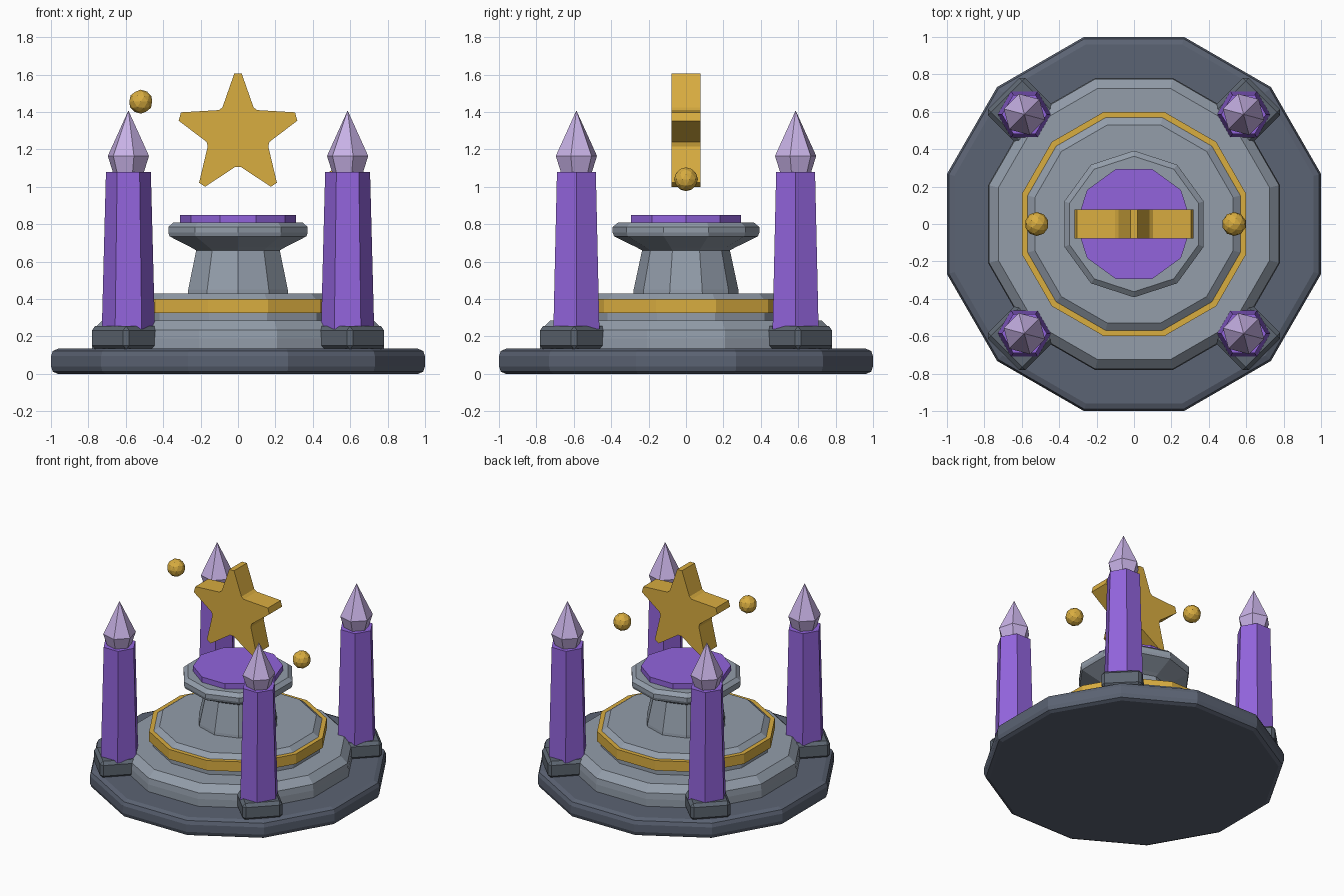
import bpy, bmesh, math
from mathutils import Matrix

cube = bpy.data.objects.get("Cube")
if cube:
    bpy.data.objects.remove(cube, do_unlink=True)


def material(name, rgb):
    """Flat material from 0-255 display values."""
    lin = [((c / 255 + 0.055) / 1.055) ** 2.4 for c in rgb] + [1.0]
    m = bpy.data.materials.new(name)
    m.use_nodes = True
    m.diffuse_color = lin
    m.node_tree.nodes["Principled BSDF"].inputs["Base Color"].default_value = lin
    return m


SLATE = material("dark slate", (91, 99, 115))
BLOCK = material("foot stone", (93, 102, 113))
STONE = material("light stone", (147, 157, 170))
GOLD = material("gold", (217, 173, 64))
PURPLE = material("purple", (146, 100, 220))
LILAC = material("pale lilac", (200, 178, 230))


def finish(name, bm, mat, loc=(0, 0, 0)):
    bmesh.ops.recalc_face_normals(bm, faces=bm.faces)
    mesh = bpy.data.meshes.new(name)
    bm.to_mesh(mesh)
    bm.free()
    mesh.materials.append(mat)
    ob = bpy.data.objects.new(name, mesh)
    ob.location = loc
    bpy.context.collection.objects.link(ob)
    return ob


def turned(name, profile, sides, phase, mat, loc=(0, 0, 0), closed=False):
    """Faceted lathe: profile of (corner radius, z); closed makes a hollow ring."""
    bm = bmesh.new()
    rings = []
    for r, z in profile:
        angles = [math.radians(phase) + math.tau * i / sides for i in range(sides)]
        rings.append([bm.verts.new((r * math.cos(a), r * math.sin(a), z)) for a in angles])
    pairs = list(zip(rings, rings[1:]))
    if closed:
        pairs.append((rings[-1], rings[0]))
    else:
        bm.faces.new(rings[0])
        bm.faces.new(rings[-1])
    for low, high in pairs:
        for i in range(sides):
            j = (i + 1) % sides
            bm.faces.new((low[i], low[j], high[j], high[i]))
    bmesh.ops.remove_doubles(bm, verts=bm.verts, dist=0.0001)
    return finish(name, bm, mat, loc)


def tier(name, profile, mat, closed=False):
    """Twelve-sided step whose profile gives flat-to-centre distances."""
    k = 1 / math.cos(math.radians(15))
    return turned(name, [(r * k, z) for r, z in profile], 12, 15, mat, closed=closed)


# Stepped platform
tier("base_tier", [(0.965, 0), (0.99, 0.012), (1, 0.04), (1, 0.095), (0.99, 0.122), (0.96, 0.135)], SLATE)
tier("middle_tier", [(0.78, 0.125), (0.78, 0.19), (0.775, 0.235), (0.725, 0.285)], STONE)
tier("upper_tier", [(0.575, 0.275), (0.575, 0.395), (0.53, 0.43)], STONE)
tier("gold_band", [(0.565, 0.325), (0.6, 0.325), (0.6, 0.4), (0.565, 0.4)], GOLD, closed=True)

# Pedestal and its inlaid top
turned("pedestal", [(0.283, 0.42), (0.28, 0.45), (0.235, 0.66), (0.262, 0.675), (0.385, 0.735),
                    (0.392, 0.755), (0.392, 0.785), (0.362, 0.81)], 10, 90, STONE)
turned("pedestal_disc", [(0.31, 0.8), (0.31, 0.85)], 10, 0, PURPLE)

# Four corner pillars
for depth, sy in (("front", -1), ("back", 1)):
    for side, sx in (("right", -1), ("left", 1)):
        tag = depth + "_" + side
        bm = bmesh.new()
        bmesh.ops.create_cube(bm, size=1)
        bmesh.ops.scale(bm, vec=(0.28, 0.28, 0.125), verts=bm.verts)
        bmesh.ops.rotate(bm, verts=bm.verts, matrix=Matrix.Rotation(math.pi / 4, 3, "Z"))
        bmesh.ops.bevel(bm, geom=bm.edges[:], offset=0.022, segments=1, affect="EDGES")
        finish(tag + "_foot", bm, BLOCK, (0.598 * sx, 0.598 * sy, 0.192))
        spot = (0.586 * sx, 0.586 * sy, 0)
        turned(tag + "_pillar", [(0.142, 0.24), (0.12, 1.08)], 6, 0, PURPLE, spot)
        turned(tag + "_crystal", [(0.085, 1.075), (0.114, 1.165), (0, 1.408)], 6, 45, LILAC, spot)

# Floating star: half outline mirrored, then extruded
half = [(0.02, 1.605), (0.083, 1.425), (0.102, 1.41), (0.305, 1.398), (0.317, 1.353),
        (0.168, 1.24), (0.162, 1.215), (0.208, 1.022), (0.176, 1.0), (0.014, 1.107)]
outline = half + [(-x, z) for x, z in reversed(half)]
bm = bmesh.new()
face = bm.faces.new([bm.verts.new((x, -0.077, z)) for x, z in outline])
solid = bmesh.ops.extrude_face_region(bm, geom=[face])
moved = [v for v in solid["geom"] if isinstance(v, bmesh.types.BMVert)]
bmesh.ops.translate(bm, vec=(0, 0.154, 0), verts=moved)
finish("star", bm, GOLD)

# Floating orbs
for name, x, z in (("right_orb", -0.52, 1.455), ("left_orb", 0.535, 1.04)):
    bm = bmesh.new()
    bmesh.ops.create_icosphere(bm, subdivisions=2, radius=0.064)
    finish(name, bm, GOLD, (x, 0, z))
